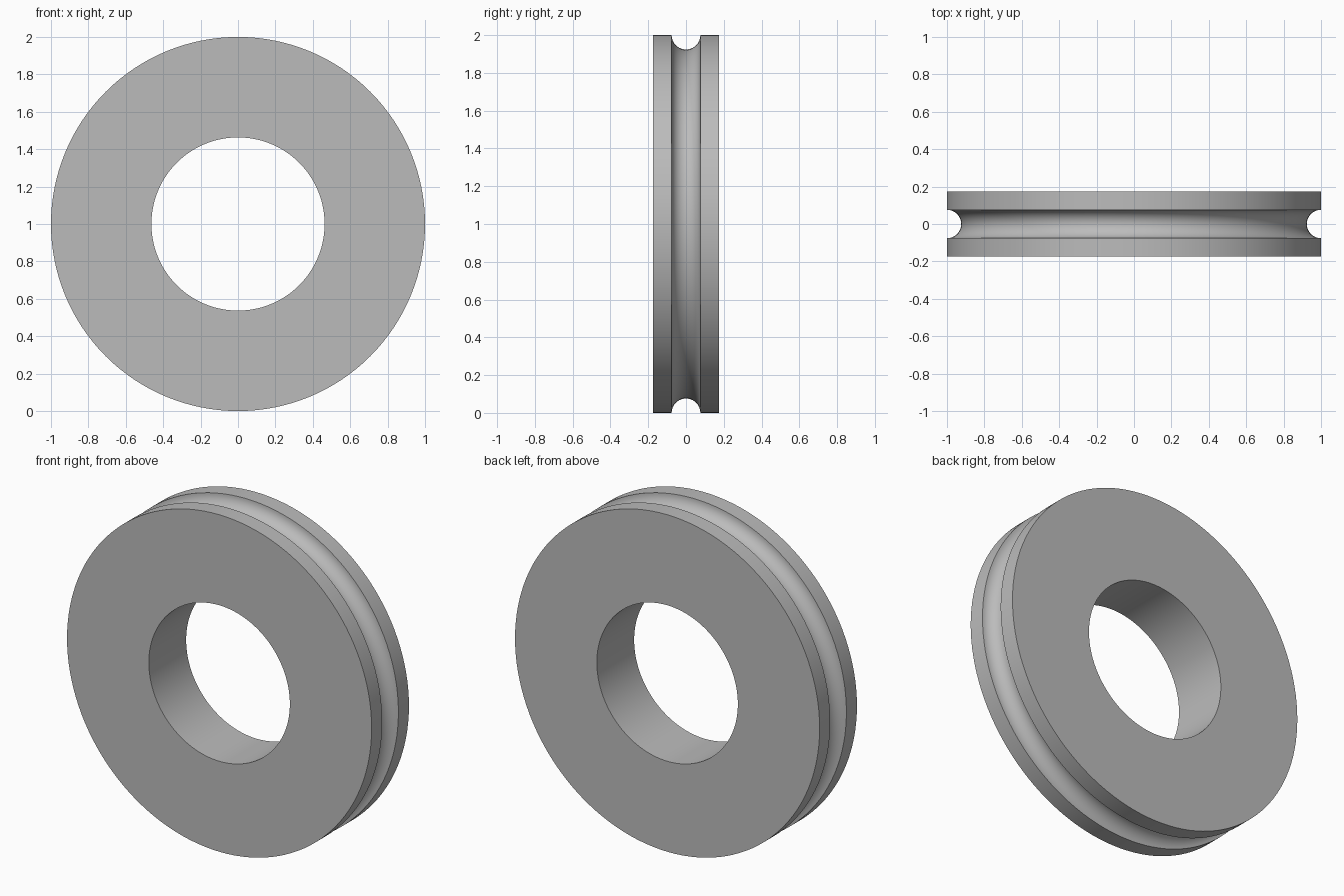
import bpy
import bmesh
import math

cube = bpy.data.objects.get("Cube")
if cube:
    bpy.data.objects.remove(cube, do_unlink=True)

SEGMENTS = 128
OUTER, BORE, HALF_WIDTH, GROOVE = 1.0, 0.463, 0.175, 0.076
GROOVE_STEPS = 20

grey = bpy.data.materials.new("plain_grey")
grey.use_nodes = True
colour = (0.5, 0.5, 0.5, 1)
grey.diffuse_color = colour
grey.node_tree.nodes["Principled BSDF"].inputs["Base Color"].default_value = colour

# Cross-section as (radius, y): bore, flat rims and a half-round groove
profile = [(BORE, -HALF_WIDTH), (OUTER, -HALF_WIDTH)]
for i in range(GROOVE_STEPS + 1):
    a = math.pi * i / GROOVE_STEPS
    profile.append((OUTER - GROOVE * math.sin(a), -GROOVE * math.cos(a)))
profile += [(OUTER, HALF_WIDTH), (BORE, HALF_WIDTH)]

# Revolve the closed section about the y axis
bm = bmesh.new()
rings = []
for s in range(SEGMENTS):
    t = math.tau * s / SEGMENTS
    rings.append([bm.verts.new((r * math.cos(t), y, 1 + r * math.sin(t)))
                  for r, y in profile])
count = len(profile)
for s in range(SEGMENTS):
    a, b = rings[s], rings[(s + 1) % SEGMENTS]
    for i in range(count):
        j = (i + 1) % count
        bm.faces.new((a[i], a[j], b[j], b[i]))
bmesh.ops.recalc_face_normals(bm, faces=bm.faces)

mesh = bpy.data.meshes.new("grooved_wheel")
bm.to_mesh(mesh)
bm.free()
mesh.materials.append(grey)
wheel = bpy.data.objects.new("grooved_wheel", mesh)
bpy.context.collection.objects.link(wheel)

# Smooth round surfaces with crisp rim edges
bpy.ops.object.select_all(action="DESELECT")
wheel.select_set(True)
bpy.context.view_layer.objects.active = wheel
bpy.ops.object.shade_smooth_by_angle(angle=math.radians(30))
